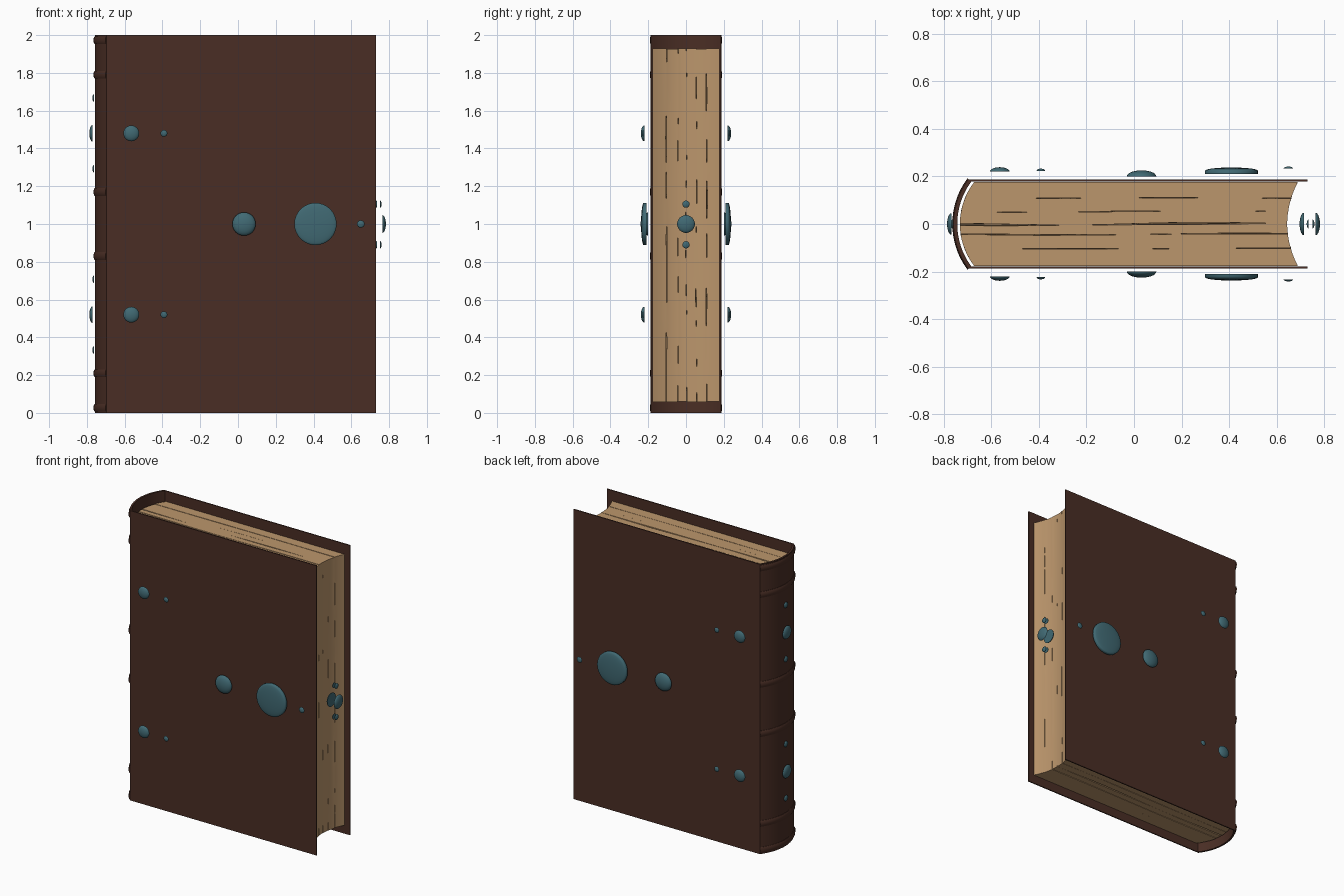
import bpy, bmesh, math, random
from mathutils import Vector

if "Cube" in bpy.data.objects:
    bpy.data.objects.remove(bpy.data.objects["Cube"])
random.seed(4)


def material(name, rgb):
    m = bpy.data.materials.new(name)
    m.diffuse_color = (*rgb, 1)
    m.use_nodes = True
    m.node_tree.nodes["Principled BSDF"].inputs["Base Color"].default_value = m.diffuse_color
    return m


LEATHER = material("brown leather", (0.068, 0.027, 0.018))
PAPER = material("tan paper", (0.50, 0.305, 0.150))
TEAL = material("teal metal", (0.052, 0.142, 0.172))


def loft(name, loops, mat, angle=35):
    """Skin closed loops of points, cap both ends and shade."""
    bm = bmesh.new()
    rings = [[bm.verts.new(p) for p in loop] for loop in loops]
    n = len(rings[0])
    for a, b in zip(rings, rings[1:]):
        for i in range(n):
            j = (i + 1) % n
            bm.faces.new((a[i], a[j], b[j], b[i]))
    bm.faces.new(rings[0][::-1])
    bm.faces.new(rings[-1])
    bmesh.ops.recalc_face_normals(bm, faces=bm.faces)
    me = bpy.data.meshes.new(name)
    bm.to_mesh(me)
    bm.free()
    ob = bpy.data.objects.new(name, me)
    bpy.context.collection.objects.link(ob)
    me.materials.append(mat)
    bpy.ops.object.select_all(action='DESELECT')
    ob.select_set(True)
    bpy.context.view_layer.objects.active = ob
    bpy.ops.object.shade_smooth_by_angle(angle=math.radians(angle))
    return ob


# Spine arc shared by the cover, bands and pages
CX, R, HALF = -0.444, 0.313, 0.64
ANGLES = [-HALF + 2 * HALF * i / 24 for i in range(25)]


def arc(r, a):
    return CX - r * math.cos(a), r * math.sin(a)


# Cover: one U-shaped shell of two boards and a rounded spine
outer = [(0.73, -0.187)] + [arc(R, a) for a in ANGLES] + [(0.73, 0.187)]
inner = [(0.73, -0.179)] + [arc(R - 0.013, a) for a in ANGLES] + [(0.73, 0.179)]
shell = outer + inner[::-1]
loft("cover", [[(x, y, z) for x, y in shell] for z in (0, 2)], LEATHER)

# Raised bands across the spine
for k, zc in enumerate((0.027, 0.21, 0.83, 1.17, 1.79, 1.973)):
    loops = []
    for a in ANGLES:
        ring = []
        for i in range(10):
            t = 2 * math.pi * i / 10
            x, y = arc(R + 0.008 * math.cos(t), a)
            ring.append((x, y, zc + 0.022 * math.sin(t)))
        loops.append(ring)
    loft(f"spine_band_{k}", loops, LEATHER)


# Pages: gathered sections with wavy, irregular gaps between them
def wave(y, x, z):
    k = 1 - abs(y) / 0.177
    return 0.004 * k * (math.sin(4 * x + 9 * y) + math.sin(5 * z + 20 * y))


def gap(y, x, z):
    if abs(y) > 0.17:
        return 0
    size = 0.0035 if y == 0 else 0.0014
    s = math.sin(7 * x + 31 * y) + math.sin(11 * z + 17 * y) + math.sin(23 * z + 5 * y)
    return max(0.0002, size * s * 0.6)


def fore(y):
    return 0.645 + 0.045 * (abs(y) / 0.177) ** 2


def back(y):
    r = R - 0.024
    return CX - math.sqrt(r * r - y * y)


edges = [-0.177, -0.105, -0.045, 0, 0.055, 0.11, 0.177]
NX, NY, NZ = 20, 5, 36
for k, (y0, y1) in enumerate(zip(edges, edges[1:])):
    jig = random.uniform(-0.003, 0.003)
    low, high = 0.06 + jig, 1.93 + jig
    loops = []
    for iz in range(NZ + 1):
        z = low + (high - low) * iz / NZ

        def side(y, x, s):
            return y + wave(y, x, z) + s * gap(y, x, z)

        def line(y, s):
            xs = [back(y) + (fore(y) - back(y)) * i / NX for i in range(NX + 1)]
            return [(x, side(y, x, s), z) for x in xs]

        def across(fn):
            a, b = side(y0, fn(y0), 1), side(y1, fn(y1), -1)
            ys = [a + (b - a) * i / NY for i in range(1, NY)]
            return [(fn(y), y, z) for y in ys]

        loops.append(line(y0, 1) + across(fore)
                     + line(y1, -1)[::-1] + across(back)[::-1])
    loft(f"page_section_{k}", loops, PAPER)


# Domed studs: flat base, short rim and rounded top along a direction
def stud(name, pos, direction, r, h, rim=0.0):
    d = Vector(direction)
    u = Vector((0, 0, 1))
    v = d.cross(u)
    prof = [(1, 0)] if rim else []
    prof += [(math.cos(t), rim + (1 - rim) * math.sin(t))
             for t in (math.pi / 2 * i / 7 for i in range(7))]
    prof.append((0.05, 1))
    loops = []
    for pr, ph in prof:
        loops.append([Vector(pos) + d * (h * ph)
                      + (u * math.sin(a) + v * math.cos(a)) * (r * pr)
                      for a in (2 * math.pi * i / 32 for i in range(32))])
    loft(name, loops, TEAL, 50)


# Studs on both boards: x, z, radius, base distance, height, rim
BOARD = [(0.41, 1.0, 0.112, 0.21, 0.028, 0.5),
         (0.032, 1.0, 0.062, 0.20, 0.026, 0),
         (0.65, 1.0, 0.02, 0.233, 0.009, 0)]
for z in (0.52, 1.48):
    BOARD += [(-0.565, z, 0.042, 0.22, 0.019, 0), (-0.392, z, 0.018, 0.224, 0.009, 0)]
for k, (x, z, r, base, h, rim) in enumerate(BOARD):
    for side_name, s in (("front", -1), ("back", 1)):
        stud(f"{side_name}_stud_{k}", (x, s * base, z), (0, s, 0), r, h, rim)

# Studs down the spine
for k, z in enumerate((0.52, 1.48)):
    stud(f"spine_stud_{k}", (-0.769, 0, z), (-1, 0, 0), 0.045, 0.018)
    for j, dz in enumerate((-0.187, 0.187)):
        stud(f"spine_small_stud_{k}{j}", (-0.762, 0, z + dz), (-1, 0, 0), 0.02, 0.009)

# Clasp studs at the fore edge, facing out and in
for nm, s, big, small in (("outer", 1, 0.765, 0.752), ("inner", -1, 0.715, 0.735)):
    stud(f"clasp_{nm}_stud", (big, 0, 1.0), (s, 0, 0), 0.047, 0.018)
    for j, z in enumerate((0.89, 1.105)):
        stud(f"clasp_{nm}_small_stud_{j}", (small, 0, z), (s, 0, 0), 0.019, 0.008)
